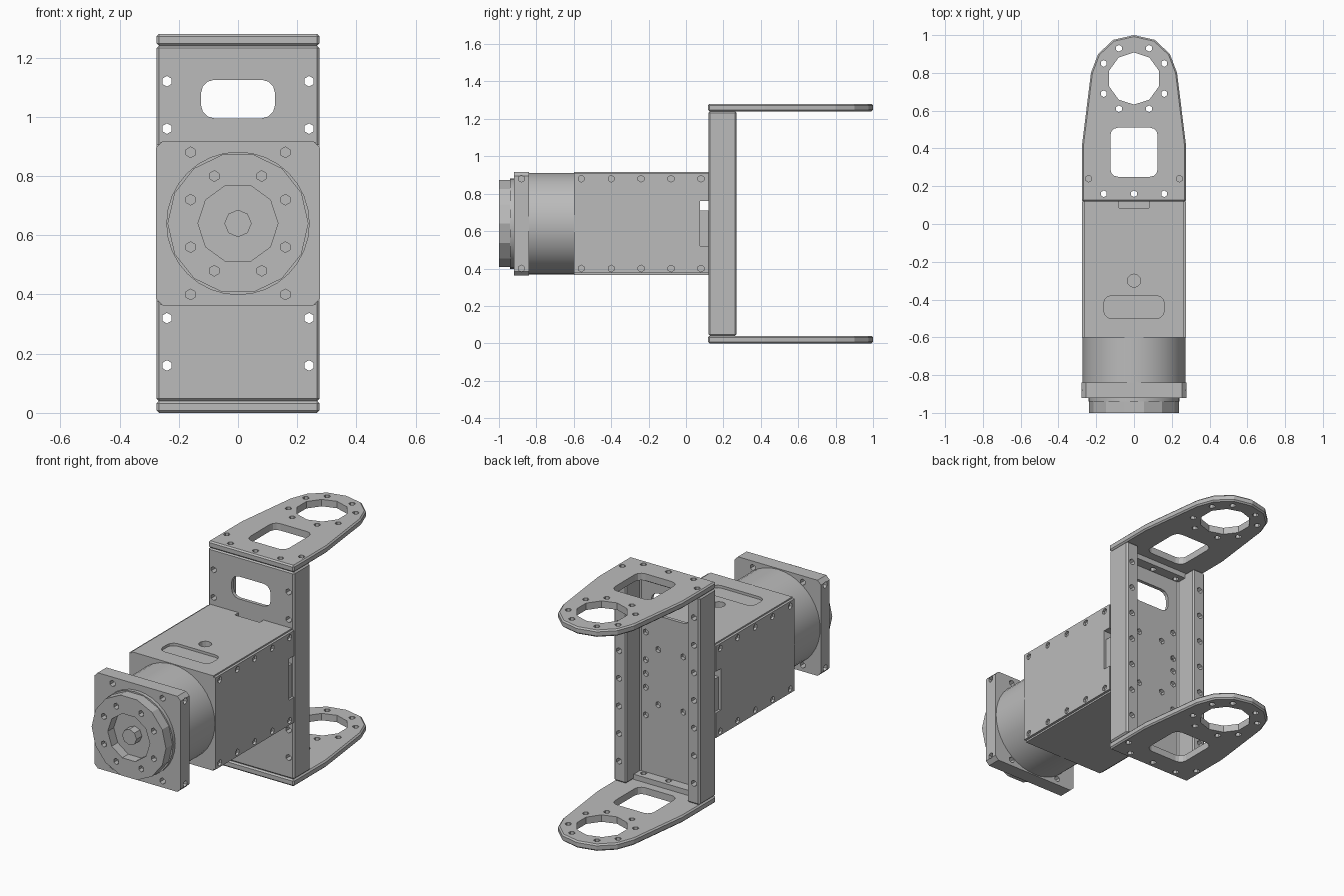
import bpy, bmesh, math

cube = bpy.data.objects.get("Cube")
if cube:
    bpy.data.objects.remove(cube, do_unlink=True)

grey = bpy.data.materials.new("machined_grey")
grey.use_nodes = True
colour = (0.5, 0.5, 0.5, 1)
grey.diffuse_color = colour
grey.node_tree.nodes["Principled BSDF"].inputs["Base Color"].default_value = colour

MID = 0.64          # height of the motor axis
HOLE = 0.018        # bolt hole radius
AXES = {"X": lambda u, v, w: (w, u, v),
        "Y": lambda u, v, w: (u, w, v),
        "Z": lambda u, v, w: (u, v, w)}


def ring(u, v, r, n, turn=0.0):
    return [(u + r * math.cos(turn + math.tau * i / n),
             v + r * math.sin(turn + math.tau * i / n)) for i in range(n)]


def rect(u0, u1, v0, v1, r=0.0, steps=3):
    if not r:
        return [(u0, v0), (u1, v0), (u1, v1), (u0, v1)]
    pts = []
    for k, (u, v) in enumerate([(u1 - r, v1 - r), (u0 + r, v1 - r),
                                (u0 + r, v0 + r), (u1 - r, v0 + r)]):
        for i in range(steps + 1):
            a = math.pi / 2 * (k + i / steps)
            pts.append((u + r * math.cos(a), v + r * math.sin(a)))
    return pts


def hole(u, v, axis, lo, hi):
    return (ring(u, v, HOLE, 6, math.pi / 6), axis, lo, hi)


def add_prism(bm, pts, axis, lo, hi):
    put = AXES[axis]
    a = [bm.verts.new(put(u, v, lo)) for u, v in pts]
    b = [bm.verts.new(put(u, v, hi)) for u, v in pts]
    bm.faces.new(a)
    bm.faces.new(b)
    for i in range(len(a)):
        j = (i + 1) % len(a)
        bm.faces.new((a[i], a[j], b[j], b[i]))


def make(name, prisms):
    bm = bmesh.new()
    for p in prisms:
        add_prism(bm, *p)
    bmesh.ops.recalc_face_normals(bm, faces=bm.faces)
    mesh = bpy.data.meshes.new(name)
    bm.to_mesh(mesh)
    bm.free()
    mesh.materials.append(grey)
    obj = bpy.data.objects.new(name, mesh)
    bpy.context.collection.objects.link(obj)
    return obj


def part(name, pts, axis, lo, hi, cuts=(), bevel=0.0, smooth=False):
    obj = make(name, [(pts, axis, lo, hi)])
    bpy.ops.object.select_all(action="DESELECT")
    bpy.context.view_layer.objects.active = obj
    obj.select_set(True)
    if bevel:
        mod = obj.modifiers.new("edge", "BEVEL")
        mod.width, mod.segments = bevel, 1
        mod.limit_method, mod.angle_limit = "ANGLE", math.radians(50)
        bpy.ops.object.modifier_apply(modifier=mod.name)
    if cuts:
        cutter = make(name + "_cutter", cuts)
        cutter.hide_render = True
        mod = obj.modifiers.new("cut", "BOOLEAN")
        mod.operation, mod.solver, mod.object = "DIFFERENCE", "EXACT", cutter
        bpy.ops.object.modifier_apply(modifier=mod.name)
        bpy.data.objects.remove(cutter, do_unlink=True)
    if smooth:
        bpy.ops.object.shade_smooth_by_angle(angle=math.radians(25))
    return obj


def bolt_circle(u, v):
    return [(u + s * a, v + t * b) for a, b in ((0.08, 0.16), (0.16, 0.08))
            for s in (-1, 1) for t in (-1, 1)]


# Bracket arms: tapered plates with a bearing hole, window and bolt holes
half = [(0.275, 0.118), (0.275, 0.42), (0.228, 0.8), (0.19, 0.9), (0.11, 0.975)]
arm = half + [(0, 1.0)] + [(-x, y) for x, y in reversed(half)]
arm_holes = bolt_circle(0, 0.77) + [(-0.24, 0.24), (0.24, 0.24),
                                    (-0.16, 0.16), (0, 0.16), (0.16, 0.16)]
for name, lo, hi in (("lower_arm", 0, 0.04), ("upper_arm", 1.24, 1.28)):
    span = ("Z", lo - 0.1, hi + 0.1)
    cuts = [hole(x, y, *span) for x, y in arm_holes]
    cuts.append((ring(0, 0.77, 0.138, 10, math.pi / 10), *span))
    cuts.append((rect(-0.125, 0.125, 0.25, 0.51, 0.04), *span))
    part(name, arm, "Z", lo, hi, cuts, bevel=0.008)

# Bracket channel: thin web with a thick bar down each side
outline = [(-0.275, 0.12), (0.275, 0.12), (0.275, 0.27), (0.195, 0.27),
           (0.195, 0.14), (-0.195, 0.14), (-0.195, 0.27), (-0.275, 0.27)]
through = ("Y", 0, 0.4)
cuts = [hole(s * 0.24, 0.16 * k, *through) for s in (-1, 1) for k in range(1, 8)]
cuts += [hole(x, z, *through) for x, z in bolt_circle(0, MID)]
cuts += [hole(s * 0.16, MID + t * 0.24, *through) for s in (-1, 1) for t in (-1, 0, 1)]
cuts.append((rect(-0.125, 0.125, 0.995, 1.125, 0.045), *through))
part("channel", outline, "Z", 0.04, 1.24, cuts, bevel=0.008)

# Inner flanges joining the channel to the arms
for name, lo, hi in (("lower_flange", 0.035, 0.07), ("upper_flange", 1.21, 1.245)):
    cuts = [hole(x, 0.16, "Z", lo - 0.1, hi + 0.1) for x in (-0.16, 0, 0.16)]
    part(name, rect(-0.2, 0.2, 0.135, 0.2), "Z", lo, hi, cuts)

# Motor housing with shallow top slot, vent hole and rear notches
cuts = [(rect(-0.16, 0.16, -0.5, -0.38, 0.04), "Z", 0.9, 1.0),
        (ring(0, -0.3, 0.035, 12), "Z", 0.88, 1.0),
        (rect(-0.08, 0.08, 0.085, 0.2), "Z", 0.895, 1.0),
        (rect(0.075, 0.2, 0.71, 0.76), "X", -0.5, 0.5)]
part("motor_housing", rect(-0.262, 0.262, 0.365, 0.915), "Y", -0.6, 0.12, cuts)

# Screwed side covers
for name, s in (("left_cover", 1), ("right_cover", -1)):
    lo, hi = sorted((s * 0.255, s * 0.276))
    span = ("X", lo - 0.1, hi + 0.1)
    cuts = [hole(-0.56 + 0.16 * k, z, *span) for k in range(5) for z in (0.4, 0.88)]
    cuts.append((rect(0.075, 0.2, 0.52, 0.76), *span))
    part(name, rect(-0.6, 0.12, 0.375, 0.907), "X", lo, hi, cuts)

# Round gear case between housing and front flange
part("gear_case", ring(0, MID, 0.272, 40), "Y", -0.85, -0.59, smooth=True)

# Square front flange with corner and edge screws
cuts = [hole(s * 0.16, MID + t * 0.24, "Y", -1, -0.8) for s in (-1, 1) for t in (-1, 1)]
cuts += [hole(-0.88, MID + t * 0.24, "X", *sorted((s * 0.25, s * 0.4)))
         for s in (-1, 1) for t in (-1, 1)]
part("front_flange", rect(-0.277, 0.277, 0.363, 0.917, 0.022, 1), "Y", -0.92, -0.84, cuts)

# Output hub with recess, bolt circle and shaft stub
part("hub_collar", ring(0, MID, 0.242, 32), "Y", -0.94, -0.91, smooth=True)
cuts = [hole(x, z, "Y", -1.1, -0.97) for x, z in bolt_circle(0, MID)]
cuts.append((ring(0, MID, 0.135, 10), "Y", -1.1, -0.945))
part("hub", ring(0, MID, 0.238, 14), "Y", -1.0, -0.93, cuts)
part("shaft", ring(0, MID, 0.046, 8), "Y", -0.995, -0.93)
